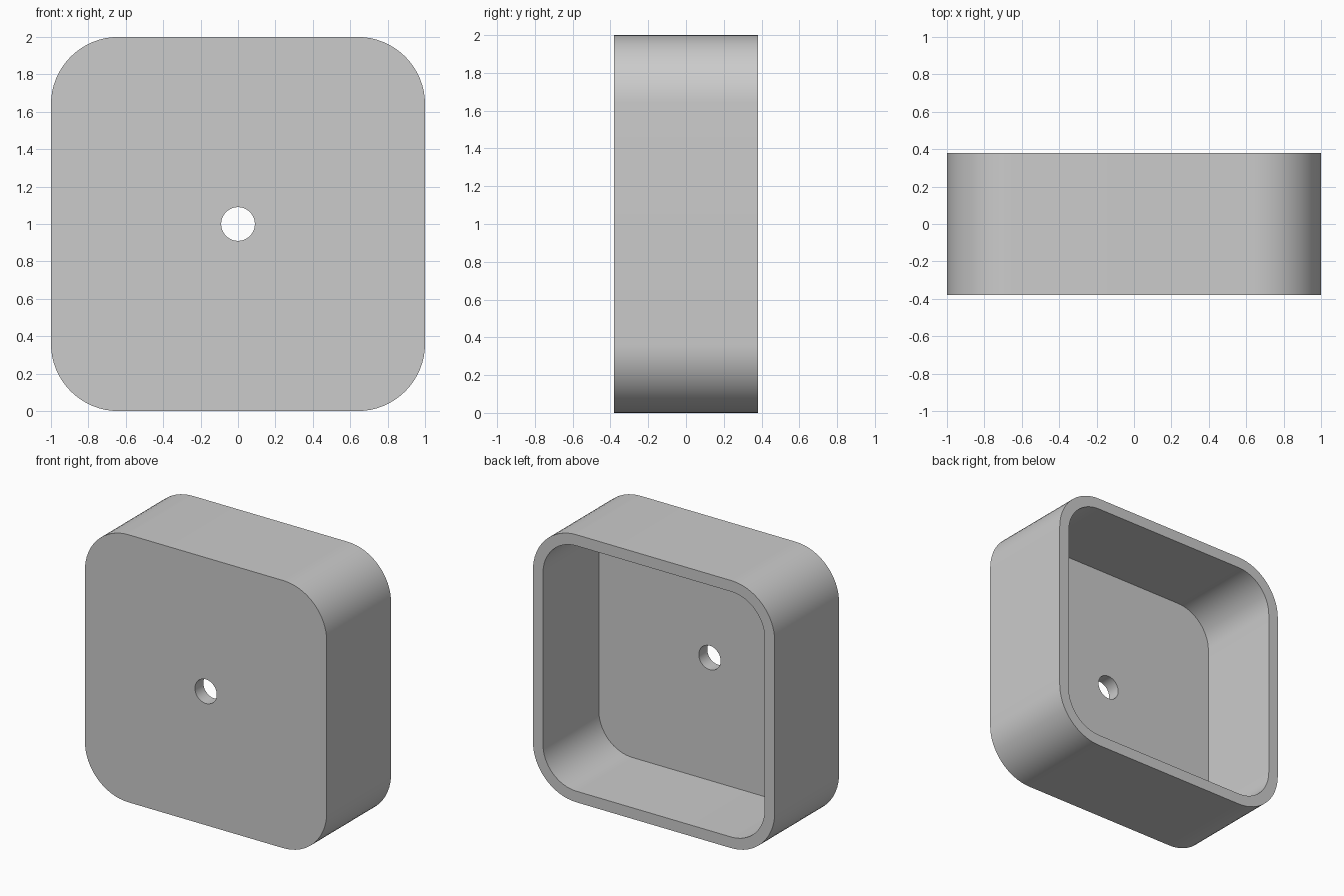
import bpy, bmesh
from math import sin, cos, pi, radians

cube = bpy.data.objects.get("Cube")
if cube:
    bpy.data.objects.remove(cube, do_unlink=True)

FRONT, BACK = -0.38, 0.38
FLOOR = FRONT + 0.10      # inner face of the front panel
WALL = 0.083
RADIUS = 0.36
HOLE = 0.09
STEPS = 16                # segments per rounded corner
COUNT = 4 * (STEPS + 1)


def rounded_square(half, radius):
    """Outline points of a rounded square, corner by corner."""
    c = half - radius
    pts = []
    for corner in range(4):
        mid = pi / 4 + corner * pi / 2
        cx, cz = (c if cos(mid) > 0 else -c), (c if sin(mid) > 0 else -c)
        for i in range(STEPS + 1):
            a = corner * pi / 2 + i / STEPS * pi / 2
            pts.append((cx + radius * cos(a), cz + radius * sin(a)))
    return pts


def circle(radius):
    """Circle with as many points as the rounded square."""
    angles = [2 * pi * (i + 0.5) / COUNT for i in range(COUNT)]
    return [(radius * cos(a), radius * sin(a)) for a in angles]


outer = rounded_square(1, RADIUS)
inner = rounded_square(1 - WALL, RADIUS - WALL)
hole = circle(HOLE)

# Rings run from the hole over the outside and back through the inside
bm = bmesh.new()
rings = [[bm.verts.new((x, y, z + 1)) for x, z in outline]
         for outline, y in ((hole, FRONT), (outer, FRONT), (outer, BACK),
                            (inner, BACK), (inner, FLOOR), (hole, FLOOR))]
for r, ring in enumerate(rings):
    following = rings[(r + 1) % len(rings)]
    for i in range(COUNT):
        j = (i + 1) % COUNT
        bm.faces.new((ring[i], ring[j], following[j], following[i]))
bmesh.ops.recalc_face_normals(bm, faces=bm.faces)
mesh = bpy.data.meshes.new("open_box_shell")
bm.to_mesh(mesh)
bm.free()

shell = bpy.data.objects.new("open_box_shell", mesh)
bpy.context.collection.objects.link(shell)

# Plain grey finish
grey = bpy.data.materials.new("light_grey")
grey.use_nodes = True
colour = (0.6, 0.6, 0.6, 1)
grey.diffuse_color = colour
grey.node_tree.nodes["Principled BSDF"].inputs["Base Color"].default_value = colour
mesh.materials.append(grey)

# Smooth corners and hole, crisp rims
bpy.ops.object.select_all(action="DESELECT")
shell.select_set(True)
bpy.context.view_layer.objects.active = shell
bpy.ops.object.shade_smooth_by_angle(angle=radians(30))
